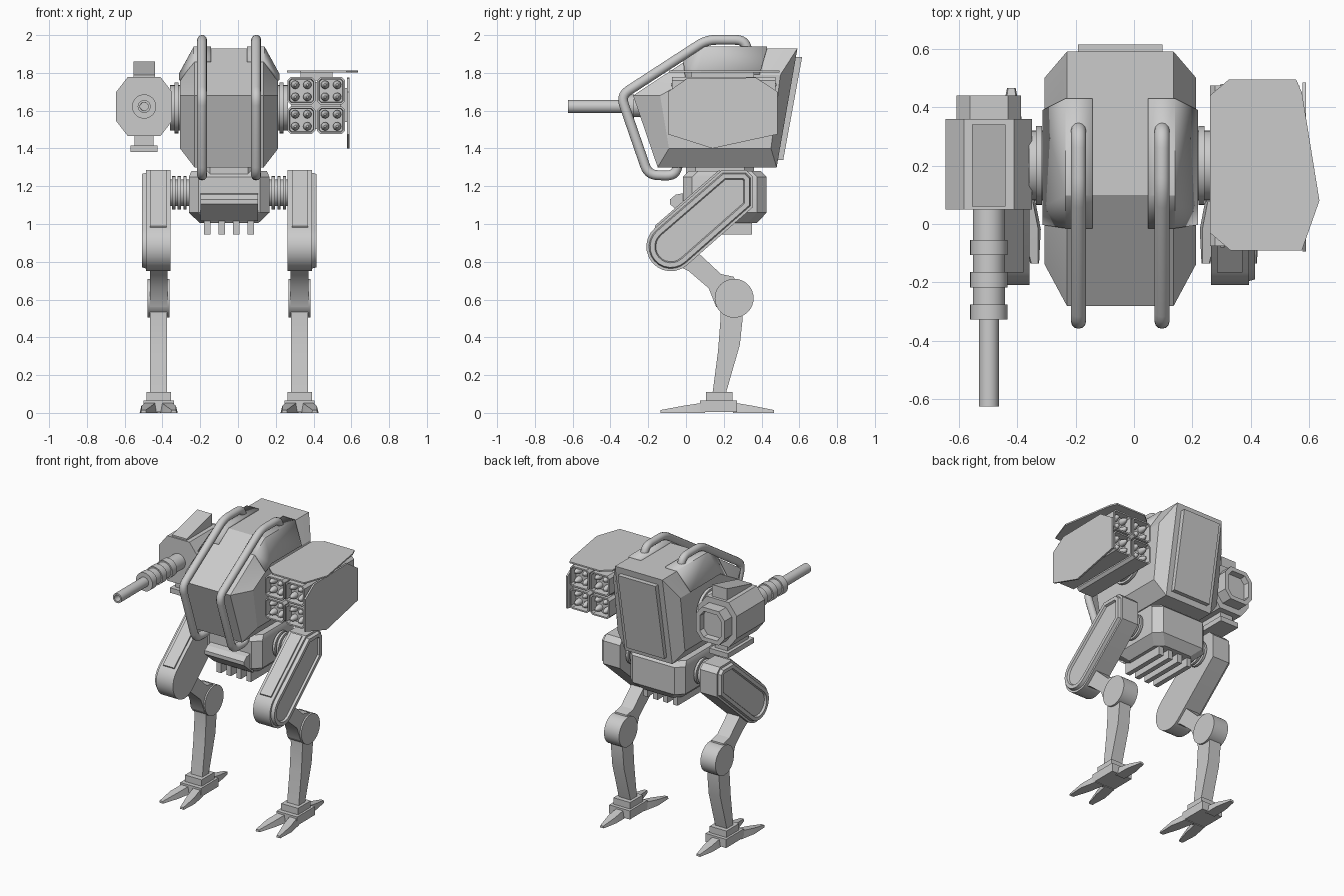
import bpy, bmesh, math
from mathutils import Vector

if "Cube" in bpy.data.objects:
    bpy.data.objects.remove(bpy.data.objects["Cube"])

C = -0.047  # centre line of the body and legs
grey = bpy.data.materials.new("hull grey")
grey.diffuse_color = (0.6, 0.6, 0.6, 1)
grey.use_nodes = True
grey.node_tree.nodes["Principled BSDF"].inputs["Base Color"].default_value = grey.diffuse_color


def finish(name, bm):
    bmesh.ops.recalc_face_normals(bm, faces=bm.faces)
    me = bpy.data.meshes.new(name)
    bm.to_mesh(me)
    bm.free()
    me.materials.append(grey)
    for p in me.polygons:
        p.use_smooth = True
    me.set_sharp_from_angle(angle=math.radians(28))
    ob = bpy.data.objects.new(name, me)
    bpy.context.collection.objects.link(ob)
    return ob


def loft(name, rings, axis=0, insets=(), ends=(-1, 1)):
    """Join rings of 3D points, cap both ends, then inset the caps in steps."""
    bm = bmesh.new()
    vs = [[bm.verts.new(p) for p in r] for r in rings]
    n = len(vs[0])
    for a, b in zip(vs, vs[1:]):
        for i in range(n):
            bm.faces.new((a[i], a[(i + 1) % n], b[(i + 1) % n], b[i]))
    caps = [bm.faces.new(vs[0]), bm.faces.new(vs[-1])]
    bmesh.ops.recalc_face_normals(bm, faces=bm.faces)
    for f in caps:
        if any(f.normal[axis] * e > 0.9 for e in ends):
            for t, d in insets:
                bmesh.ops.inset_region(bm, faces=[f], thickness=t, depth=d,
                                       use_even_offset=True, use_boundary=True)
    return finish(name, bm)


def place(p, axis, v):
    q = list(p)
    q.insert(axis, v)
    return q


def prism(name, pts, axis, lo, hi, **kw):
    return loft(name, [[place(p, axis, v) for p in pts] for v in (lo, hi)], axis, **kw)


def box(name, x, y, z):
    return prism(name, [(x[0], y[0]), (x[1], y[0]), (x[1], y[1]), (x[0], y[1])], 2, *z)


def lathe(name, centre, axis, steps, n=32, **kw):
    """Round part: steps are (position along axis, radius)."""
    rings = [[place((centre[0] + r * math.cos(2 * math.pi * i / n),
                     centre[1] + r * math.sin(2 * math.pi * i / n)), axis, v)
              for i in range(n)] for v, r in steps]
    return loft(name, rings, axis, **kw)


def octagon(cx, cy, w, h, c, d=None):
    d = c if d is None else d
    return [(cx + x, cy + y) for x, y in (
        (-w, -h + d), (-w + c, -h), (w - c, -h), (w, -h + d),
        (w, h - d), (w - c, h), (-w + c, h), (-w, h - d))]


# Faceted main hull
big = [(-0.15, 1.30), (-0.28, 1.68), (0.10, 1.93), (0.59, 1.93), (0.48, 1.30)]
small = [(-0.09, 1.40), (-0.137, 1.68), (0.06, 1.79), (0.50, 1.79), (0.45, 1.40)]
loft("hull", [[(C + x, y, z) for y, z in prof] for x, prof in
              ((-0.26, small), (-0.183, big), (0.183, big), (0.26, small))])

# Rear hatch plate
prism("rear_hatch", [(0.575, 1.885), (0.615, 1.885), (0.515, 1.34), (0.475, 1.34)], 0,
      C - 0.145, C + 0.145, insets=())

for s, side in ((-1, "left"), (1, "right")):
    # Armour plate wrapped over the upper hull corner
    bm = bmesh.new()
    rows = []
    for y0, y1, z0, z1 in ((-0.01, 0.0, 1.857, 1.757), (0.10, 0.06, 1.93, 1.79),
                           (0.43, 0.39, 1.93, 1.79)):
        rows.append([bm.verts.new((C + s * 0.095, y0, z0)),
                     bm.verts.new((C + s * 0.183, y0, z0)),
                     bm.verts.new((C + s * 0.258, y1, z1))])
    for a, b in zip(rows, rows[1:]):
        for i in range(2):
            bm.faces.new((a[i], a[i + 1], b[i + 1], b[i]))
    plate = finish("shoulder_plate_" + side, bm)
    mod = plate.modifiers.new("thickness", 'SOLIDIFY')
    mod.thickness, mod.offset = 0.02, 0

    # Guard rail: tube with rounded corners
    path = [Vector((C + s * 0.143, y, z)) for y, z in (
        (0.33, 1.90), (0.31, 1.975), (0.11, 1.975), (-0.345, 1.68),
        (-0.20, 1.26), (-0.06, 1.255), (-0.04, 1.32))]
    pts = [path[0]]
    for a, b, c in zip(path, path[1:], path[2:]):
        p = b + (a - b).normalized() * min(0.05, (a - b).length * 0.5)
        q = b + (c - b).normalized() * min(0.05, (c - b).length * 0.5)
        for i in range(6):
            t = i / 5
            pts.append(p * (1 - t) ** 2 + b * 2 * t * (1 - t) + q * t * t)
    pts.append(path[-1])
    cu = bpy.data.curves.new("guard_rail_" + side, 'CURVE')
    cu.dimensions = '3D'
    cu.bevel_depth, cu.bevel_resolution, cu.use_fill_caps = 0.026, 4, True
    sp = cu.splines.new('POLY')
    sp.points.add(len(pts) - 1)
    for p, v in zip(sp.points, pts):
        p.co = (*v, 1)
    cu.materials.append(grey)
    bpy.context.collection.objects.link(bpy.data.objects.new("guard_rail_" + side, cu))

    # Ribbed shoulder and hip joints
    X = lambda o: C + s * o
    lathe("shoulder_joint_" + side, (0.20, 1.615), 0,
          [(X(0.24), 0.12), (X(0.268), 0.12), (X(0.268), 0.135), (X(0.288), 0.135),
           (X(0.288), 0.12), (X(0.312), 0.12)])
    hip = [(X(0.20), 0.07)]
    for k in range(3):
        o = 0.225 + 0.03 * k
        hip += [(X(o), 0.07), (X(o), 0.088), (X(o + 0.017), 0.088), (X(o + 0.017), 0.07)]
    lathe("hip_joint_" + side, (0.215, 1.165), 0, hip + [(X(0.32), 0.07)])

    # Thigh with round lower end and a rimmed outer panel
    thigh = [(-0.08 + 0.13 * math.cos(math.radians(a)), 0.88 + 0.13 * math.sin(math.radians(a)))
             for a in range(131, 312, 15)]
    thigh += [(0.355, 1.09), (0.355, 1.25), (0.32, 1.285), (0.19, 1.285)]
    prism("thigh_" + side, thigh, 0, X(0.31), X(0.44), ends=(s,),
          insets=((0.014, 0), (0.006, 0.022), (0.024, 0), (0.006, -0.014)))
    prism("thigh_front_plate_" + side,
          [(-0.158, 0.975), (0.185, 1.272), (0.177, 1.287), (-0.166, 0.99)], 0, X(0.332), X(0.418))

    # Knee link, knee and shin
    prism("knee_link_" + side, [(-0.08, 0.88), (0.04, 0.87), (0.185, 0.735), (0.255, 0.72),
                                (0.27, 0.55), (0.16, 0.56), (0.12, 0.66), (0.015, 0.75),
                                (-0.08, 0.80)], 0, X(0.325), X(0.42))
    lathe("knee_" + side, (0.255, 0.607), 0, [(X(0.315), 0.103), (X(0.431), 0.103)])
    prism("shin_" + side, [(0.18, 0.56), (0.30, 0.56), (0.30, 0.50), (0.285, 0.36), (0.21, 0.10),
                           (0.14, 0.10), (0.17, 0.33), (0.183, 0.50)], 0, X(0.328), X(0.418))

    # Foot: stepped ankle, two splayed front toes, one rear toe
    m = X(0.373)
    box("ankle_" + side, (m - 0.065, m + 0.065), (0.105, 0.245), (0.06, 0.11))
    box("foot_" + side, (m - 0.08, m + 0.08), (0.075, 0.27), (0.005, 0.065))
    toes = [("front_toe_a", 0.10, -0.135, -0.042, -0.08), ("front_toe_b", 0.10, -0.135, 0.042, 0.08),
            ("rear_toe", 0.25, 0.465, 0, 0)]
    for nm, y0, y1, x0, x1 in toes:
        ym, xm = y0 + (y1 - y0) * 0.5, x0 + (x1 - x0) * 0.6
        rings = [[(m + x + a * w, y, z) for a, z in ((-1, 0), (1, 0), (0.75, h), (-0.75, h))]
                 for x, y, w, h in ((x0, y0, 0.036, 0.055), (xm, ym, 0.036, 0.037),
                                    (x1, y1, 0.015, 0.015))]
        loft(nm + "_" + side, rings, 1)

# Pelvis, neck, front lip and belly fins
loft("pelvis", [[(x, y, z) for x, y in octagon(C, 0.205, w, d, 0.05)] for w, d, z in
                ((0.155, 0.17, 1.005), (0.213, 0.222, 1.06), (0.213, 0.222, 1.25), (0.20, 0.19, 1.28))], 2)
prism("neck", octagon(C, 0.18, 0.15, 0.18, 0.05), 2, 1.26, 1.31)
prism("pelvis_lip", [(0.02, 1.17), (-0.055, 1.155), (-0.085, 1.13), (-0.085, 1.105), (0.02, 1.015)],
      0, C - 0.152, C + 0.152)
for i in range(4):
    x = C + (i - 1.5) * 0.077
    box("belly_fin", (x - 0.017, x + 0.017), (0.02, 0.35), (0.945, 1.03))

# Cannon housing on the left arm
gx, gz = -0.497, 1.622
prism("cannon_housing", octagon(gx, gz, 0.148, 0.157, 0.062, 0.08), 1, 0.05, 0.36)
prism("cannon_rear", octagon(gx, gz, 0.11, 0.118, 0.045, 0.055), 1, 0.35, 0.44,
      ends=(1,), insets=((0.028, 0), (0.004, -0.04)))
prism("cannon_sight", [(0.06, 1.77), (0.34, 1.77), (0.34, 1.86), (0.06, 1.79)], 0, gx - 0.057, gx + 0.057)
box("cannon_lower_mount", (gx - 0.05, gx + 0.05), (0.09, 0.32), (1.405, 1.48))
box("cannon_lower_plate", (gx - 0.072, gx + 0.072), (0.06, 0.35), (1.38, 1.415))

# Stepped barrel with open muzzle
steps = [(0.06, 0.055)]
for y in (-0.055, -0.165, -0.275):
    steps += [(y, 0.055), (y, 0.064), (y - 0.052, 0.064), (y - 0.052, 0.055)]
lathe("barrel_sleeve", (gx, gz), 1, steps)
lathe("barrel", (gx, gz), 1, [(-0.30, 0.034), (-0.625, 0.034)], ends=(-1,),
      insets=((0.012, 0), (0.001, -0.12)))

# Rocket pod on the right arm: four cells, four rockets each
px, pz = 0.414, 1.627
box("pod_core", (px - 0.13, px + 0.13), (-0.02, 0.42), (pz - 0.125, pz + 0.125))
for i in (-1, 1):
    for j in (-1, 1):
        cx, cz = px + i * 0.079, pz + j * 0.078
        prism("pod_cell", octagon(cx, cz, 0.074, 0.072, 0.017), 1, -0.075, 0.475,
              insets=((0.01, 0), (0.003, -0.05)))
        for a in (-1, 1):
            for b in (-1, 1):
                lathe("rocket", (cx + a * 0.032, cz + b * 0.032), 1,
                      [(-0.08, 0.006), (-0.06, 0.016), (-0.04, 0.022), (0.44, 0.022),
                       (0.46, 0.016), (0.48, 0.006)], 16)

# Pod armour: top sheet, outer sheet and spacers
prism("pod_top_sheet", [(0.26, 0.44), (0.325, 0.495), (0.555, 0.495), (0.575, 0.45),
                        (0.635, 0.08), (0.575, -0.09), (0.33, -0.09), (0.26, -0.03)], 2, 1.803, 1.813)
prism("pod_outer_sheet", [(-0.095, 1.70), (0.005, 1.77), (0.37, 1.775), (0.485, 1.70),
                          (0.485, 1.475), (0.14, 1.40), (-0.095, 1.475)], 0, 0.577, 0.589)
box("pod_top_spacer", (0.33, 0.50), (0.03, 0.36), (1.76, 1.805))
box("pod_side_spacer", (0.54, 0.58), (0.05, 0.35), (1.54, 1.72))
